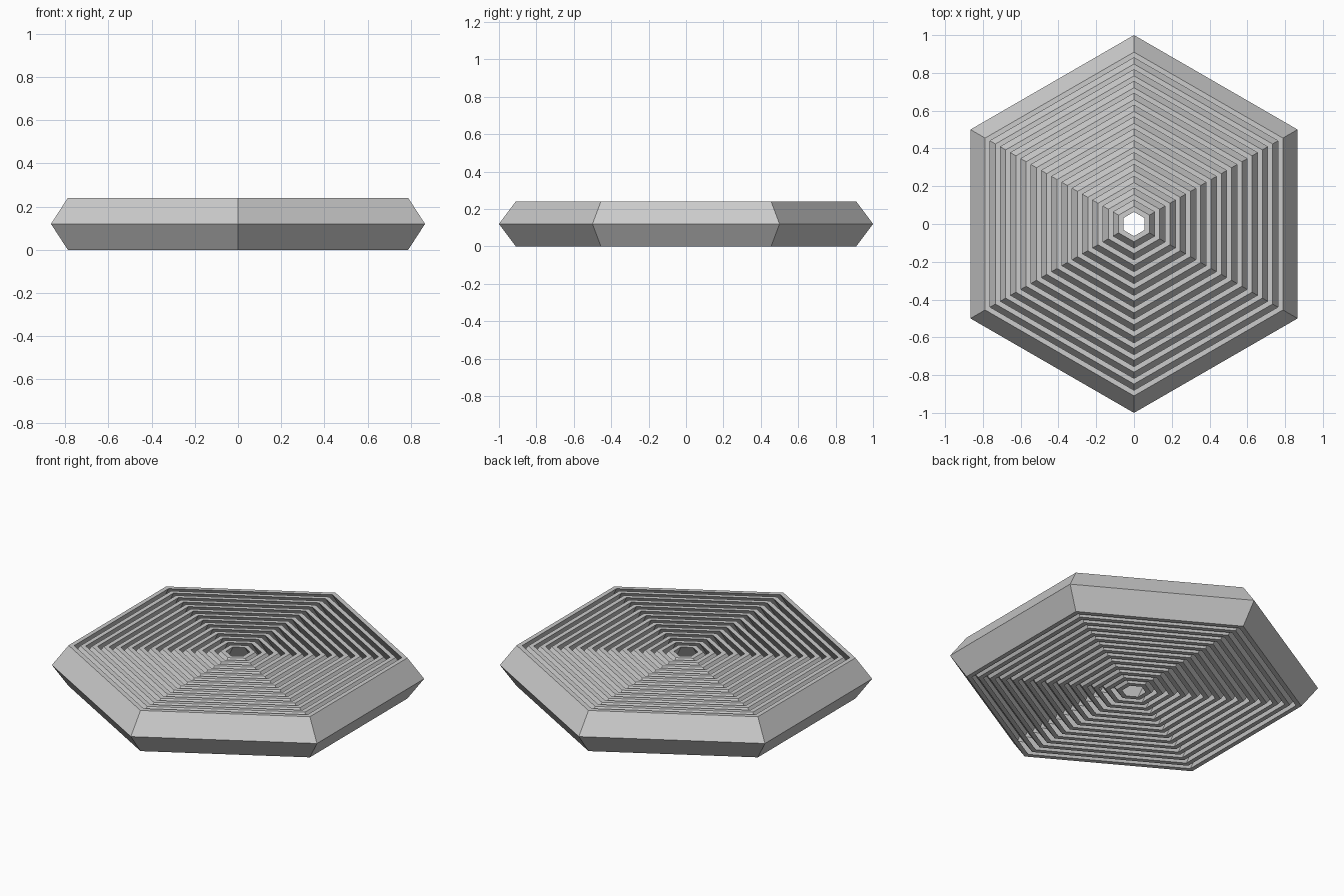
import bpy
import bmesh
import math

if "Cube" in bpy.data.objects:
    bpy.data.objects.remove(bpy.data.objects["Cube"])

RINGS = 14          # nested hexagonal shells
R_OUTER = 1.0       # corner radius of the outermost ring at mid height
R_INNER = 0.184     # corner radius of the innermost ring at mid height
HEIGHT = 0.24
SLOPE = 0.09        # how far the rim leans in towards top and bottom
THICK = 0.03        # wall thickness, measured along the corner radius

grey = bpy.data.materials.new("light grey")
grey.diffuse_color = (0.6, 0.6, 0.6, 1.0)
grey.use_nodes = True
grey.node_tree.nodes["Principled BSDF"].inputs["Base Color"].default_value = grey.diffuse_color


def chevron_ring(name, radius):
    """Hexagonal ring with an outward-pointing chevron cross-section."""
    rim = radius - SLOPE
    profile = [(rim, 0), (radius, HEIGHT / 2), (rim, HEIGHT),
               (rim - THICK, HEIGHT), (radius - THICK, HEIGHT / 2), (rim - THICK, 0)]
    bm = bmesh.new()
    loops = []
    for i in range(6):
        a = math.radians(90 + 60 * i)
        loops.append([bm.verts.new((r * math.cos(a), r * math.sin(a), z))
                      for r, z in profile])
    n = len(profile)
    for i in range(6):
        here, there = loops[i], loops[(i + 1) % 6]
        for j in range(n):
            k = (j + 1) % n
            bm.faces.new((here[j], there[j], there[k], here[k]))
    bmesh.ops.recalc_face_normals(bm, faces=bm.faces)
    mesh = bpy.data.meshes.new(name)
    bm.to_mesh(mesh)
    bm.free()
    mesh.materials.append(grey)
    obj = bpy.data.objects.new(name, mesh)
    bpy.context.collection.objects.link(obj)
    return obj


# Evenly spaced rings from the outside to the central hole
for i in range(RINGS):
    chevron_ring(f"hex_ring_{i + 1:02d}",
                 R_OUTER + (R_INNER - R_OUTER) * i / (RINGS - 1))
